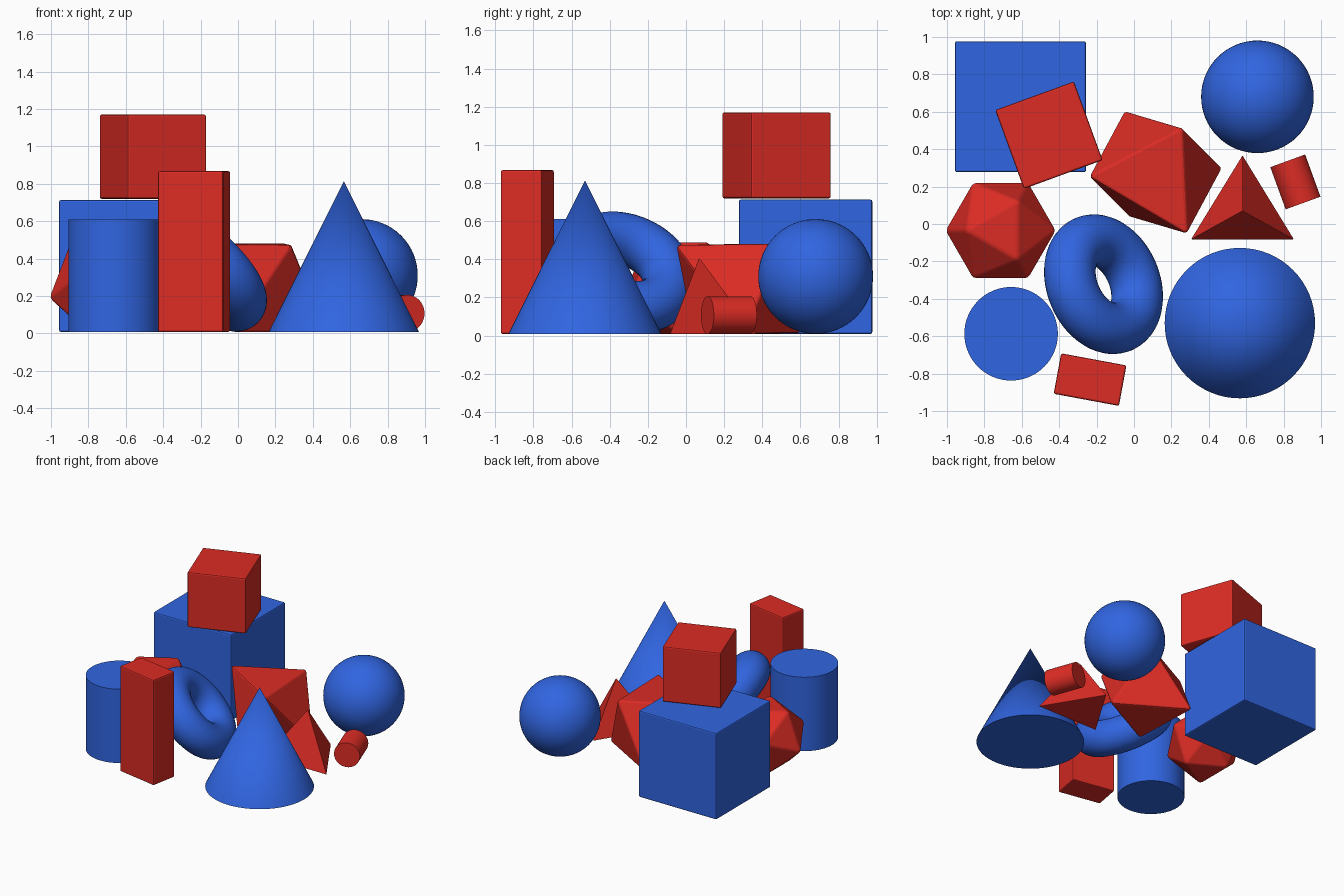
import bpy, bmesh, math
from mathutils import Vector

if "Cube" in bpy.data.objects:
    bpy.data.objects.remove(bpy.data.objects["Cube"])


def material(name, color):
    m = bpy.data.materials.new(name)
    m.diffuse_color = (*color, 1)
    m.use_nodes = True
    m.node_tree.nodes["Principled BSDF"].inputs["Base Color"].default_value = m.diffuse_color
    return m


BLUE = material("blue", (0.03, 0.13, 0.75))
RED = material("red", (0.72, 0.025, 0.018))
BASE = 0.008  # underside of every solid


def finish(name, mat, bevel=0.0, smooth=False):
    ob = bpy.context.object
    ob.name = name
    ob.data.materials.append(mat)
    if bevel:
        mod = ob.modifiers.new("edge_softening", "BEVEL")
        mod.width = bevel
        mod.segments = 2
    if smooth:
        bpy.ops.object.shade_smooth_by_angle(angle=math.radians(35))
    return ob


def box(name, mat, x, y, z0, size, turn=0):
    bpy.ops.mesh.primitive_cube_add(size=1, location=(x, y, z0 + size[2] / 2),
                                    rotation=(0, 0, math.radians(turn)))
    bpy.context.object.scale = size
    bpy.ops.object.transform_apply(location=False, rotation=False, scale=True)
    return finish(name, mat, 0.01)


def hull(name, mat, points, bevel):
    bm = bmesh.new()
    for p in points:
        bm.verts.new(p)
    bmesh.ops.convex_hull(bm, input=bm.verts)
    bmesh.ops.recalc_face_normals(bm, faces=bm.faces)
    me = bpy.data.meshes.new(name)
    bm.to_mesh(me)
    bm.free()
    ob = bpy.data.objects.new(name, me)
    bpy.context.collection.objects.link(ob)
    bpy.context.view_layer.objects.active = ob
    return finish(name, mat, bevel)


def ring(center, radius, z, start):
    return [Vector((center[0] + radius * math.cos(math.radians(start + a)),
                    center[1] + radius * math.sin(math.radians(start + a)), z))
            for a in (0, 120, 240)]


# Boxes
box("large_cube", BLUE, -0.607, 0.627, BASE, (0.70, 0.70, 0.705))
box("stacked_cube", RED, -0.455, 0.475, 0.72, (0.448, 0.448, 0.45), 20)
box("tall_block", RED, -0.235, -0.832, BASE, (0.355, 0.22, 0.86), -10.5)

# Round solids
bpy.ops.mesh.primitive_uv_sphere_add(segments=64, ring_count=32, radius=0.301,
                                     location=(0.66, 0.68, BASE + 0.302))
finish("ball", BLUE, smooth=True)

bpy.ops.mesh.primitive_cylinder_add(vertices=64, radius=0.25, depth=0.602,
                                    location=(-0.657, -0.587, BASE + 0.301))
finish("upright_cylinder", BLUE, smooth=True)

bpy.ops.mesh.primitive_cone_add(vertices=64, radius1=0.402, depth=0.805,
                                location=(0.566, -0.53, BASE + 0.4025))
finish("cone", BLUE, smooth=True)

bpy.ops.mesh.primitive_cylinder_add(vertices=48, radius=0.099, depth=0.24,
                                    location=(0.863, 0.225, BASE + 0.099),
                                    rotation=(math.pi / 2, 0, math.radians(20)))
finish("lying_cylinder", RED, smooth=True)

# Leaning ring
lean = Vector((0.682, 0.293, 0.671)).to_track_quat("Z", "Y").to_euler()
bpy.ops.mesh.primitive_torus_add(major_segments=72, minor_segments=32,
                                 major_radius=0.246, minor_radius=0.138,
                                 location=(-0.163, -0.322, 0.33), rotation=lean)
finish("leaning_ring", BLUE, smooth=True)

# Three-sided pyramid
hull("pyramid", RED, [(0.58, 0.37, BASE), (0.302, -0.084, BASE),
                      (0.858, -0.084, BASE), (0.58, 0.07, 0.41)], 0.005)

# Twenty-sided solid resting on a face
r, c, mid = 0.302, (-0.713, -0.035), BASE + 0.24
hull("twenty_sided_solid", RED,
     ring(c, 0.607 * r, mid + 0.795 * r, 180) + ring(c, 0.982 * r, mid + 0.188 * r, 0)
     + ring(c, 0.982 * r, mid - 0.188 * r, 180) + ring(c, 0.607 * r, mid - 0.795 * r, 0),
     0.012)

# Eight-sided solid: three corners and their opposites
center = Vector((0.116, 0.276, 0.244))
arms = [Vector(a) for a in ((-0.357, -0.022, 0.236), (0.142, 0.238, 0.236),
                            (0.168, -0.33, 0.23))]
hull("eight_sided_solid", RED, [center + s * a for a in arms for s in (1, -1)], 0.012)
